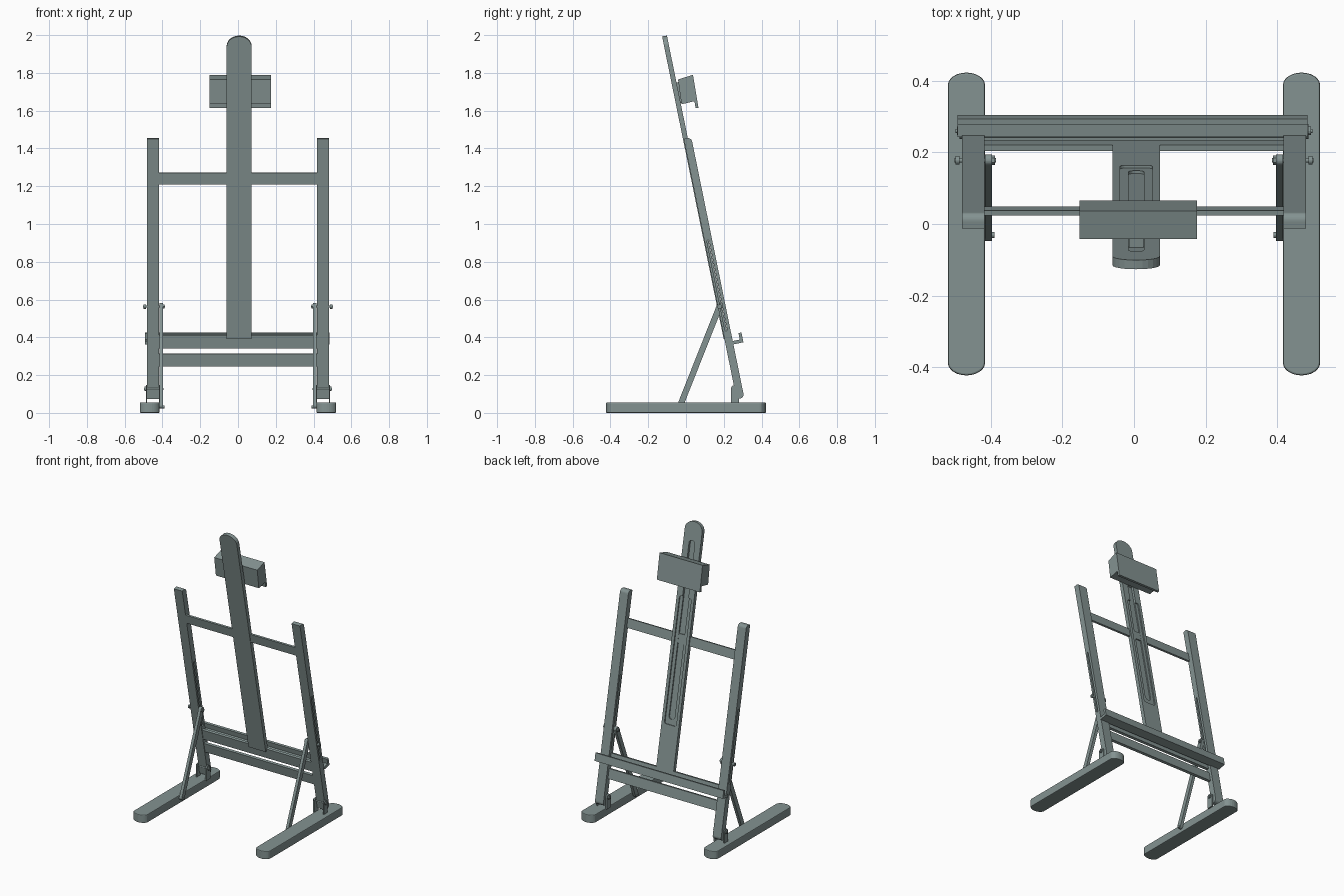
import bpy
import bmesh
from math import sin, cos, pi, radians, atan2, hypot
from mathutils import Matrix

cube = bpy.data.objects.get("Cube")
if cube:
    bpy.data.objects.remove(cube, do_unlink=True)

paint = bpy.data.materials.new("grey_green")
paint.use_nodes = True
COLOUR = (0.23, 0.29, 0.285, 1)
paint.diffuse_color = COLOUR
paint.node_tree.nodes["Principled BSDF"].inputs["Base Color"].default_value = COLOUR

# Leaning frame: local z runs up the posts, local y points out of the front of the work
LEAN = Matrix.Translation((0, 0.283, 0)) @ Matrix.Rotation(radians(11.5), 4, "X")
UPRIGHT = Matrix.Identity(4)
POST_X, POST_HALF = 0.449, 0.032
MAST_X = 0.006
NONE = (0, 0)


def rounded(a0, a1, b0, b1, bl=NONE, br=NONE, tr=NONE, tl=NONE, steps=6):
    """Rectangle outline with an elliptical radius pair for each corner."""
    pts = []
    corners = ((a0, b0, 1, 1, bl, pi), (a1, b0, -1, 1, br, 1.5 * pi),
               (a1, b1, -1, -1, tr, 0), (a0, b1, 1, -1, tl, 0.5 * pi))
    for a, b, sa, sb, (ra, rb), start in corners:
        if not ra:
            pts.append((a, b))
            continue
        for i in range(steps + 1):
            t = start + 0.5 * pi * i / steps
            p = (a + sa * ra + ra * cos(t), b + sb * rb + rb * sin(t))
            if not pts or hypot(p[0] - pts[-1][0], p[1] - pts[-1][1]) > 1e-5:
                pts.append(p)
    if hypot(pts[0][0] - pts[-1][0], pts[0][1] - pts[-1][1]) < 1e-5:
        pts.pop()
    return pts


def prism(name, outline, axis, lo, hi, frame=UPRIGHT, bevel=0):
    """Extrude an outline along an axis, between lo and hi."""
    place = {"X": lambda a, b, c: (c, a, b),
             "Y": lambda a, b, c: (a, c, b),
             "Z": lambda a, b, c: (a, b, c)}[axis]
    bm = bmesh.new()
    rings = [[bm.verts.new(place(a, b, c)) for a, b in outline] for c in (lo, hi)]
    bm.faces.new(rings[0])
    bm.faces.new(rings[1])
    n = len(outline)
    for i in range(n):
        j = (i + 1) % n
        bm.faces.new((rings[0][i], rings[0][j], rings[1][j], rings[1][i]))
    bmesh.ops.recalc_face_normals(bm, faces=bm.faces)
    mesh = bpy.data.meshes.new(name)
    bm.to_mesh(mesh)
    bm.free()
    mesh.materials.append(paint)
    obj = bpy.data.objects.new(name, mesh)
    bpy.context.collection.objects.link(obj)
    obj.matrix_world = frame
    if bevel:
        mod = obj.modifiers.new("Soft edges", "BEVEL")
        mod.width, mod.segments = bevel, 2
        mod.limit_method, mod.angle_limit = "ANGLE", radians(40)
    return obj


def cut(target, cutter):
    cutter.hide_render = True
    cutter.hide_set(True)
    mod = target.modifiers.new("Slot", "BOOLEAN")
    mod.operation, mod.solver, mod.object = "DIFFERENCE", "EXACT", cutter


def disc(name, x0, x1, y, z, r, sides=12):
    pts = [(y + r * cos(2 * pi * i / sides), z + r * sin(2 * pi * i / sides))
           for i in range(sides)]
    return prism(name, pts, "X", min(x0, x1), max(x0, x1))


def bolt(name, s, inner, outer, y, z):
    """Shaft across the post with a head at each end."""
    disc(name + "_shaft", s * inner, s * outer, y, z, 0.006)
    disc(name + "_nut", s * (inner + 0.003), s * (inner + 0.012), y, z, 0.013, 6)
    disc(name + "_head", s * (outer - 0.014), s * (outer - 0.003), y, z, 0.012)


def slab(name, s, x0, x1, outline, frame=UPRIGHT, bevel=0):
    return prism(name, outline, "X", min(s * x0, s * x1), max(s * x0, s * x1), frame, bevel)


for side, s in (("left", 1), ("right", -1)):
    # Foot with rounded ends
    end = (0.052, 0.035)
    x0, x1 = sorted((s * 0.416, s * 0.52))
    prism(side + "_foot", rounded(x0, x1, -0.423, 0.423, end, end, end, end),
          "Z", 0, 0.056, bevel=0.005)

    # Post with a slot for the brace bolt
    r = (0.022, 0.022)
    post = slab(side + "_post", s, POST_X - POST_HALF, POST_X + POST_HALF,
                rounded(0, 0.041, 0.074, 1.48, br=r, tr=r), LEAN)
    q = (0.006, 0.006)
    cut(post, slab(side + "_post_slot_cutter", s, 0.38, 0.52,
                   rounded(0.012, 0.024, 0.44, 0.93, q, q, q, q), LEAN))

    # Hinge plates joining post and foot
    q = (0.02, 0.02)
    plate = rounded(0.238, 0.28, 0.05, 0.147, tr=q, tl=q)
    slab(side + "_hinge_outer", s, 0.481, 0.488, plate)
    slab(side + "_hinge_inner", s, 0.407, 0.417, plate)
    bolt(side + "_hinge_bolt", s, 0.395, 0.498, 0.26, 0.127)

    # Diagonal brace from foot to post
    y0, z0, y1, z1 = -0.031, 0.038, 0.178, 0.565
    tilt = Matrix.Translation((0, y0, z0)) @ Matrix.Rotation(-atan2(y1 - y0, z1 - z0), 4, "X")
    q = (0.016, 0.016)
    slab(side + "_brace", s, 0.396, 0.416,
         rounded(-0.016, 0.016, -0.016, hypot(y1 - y0, z1 - z0) + 0.018, q, q, q, q), tilt)
    bolt(side + "_brace_bolt", s, 0.386, 0.502, y1, z1 - 0.002)
    disc(side + "_brace_pivot", s * 0.39, s * 0.42, y0, z0 - 0.006, 0.008)

# Cross rails between the posts
for name, back, front, low, high in (("upper_rail", 0, 0.013, 1.235, 1.297),
                                     ("middle_rail", 0.004, 0.022, 0.348, 0.419),
                                     ("lower_rail", 0.004, 0.022, 0.25, 0.317)):
    prism(name, rounded(back, front, low, high), "X", -0.42, 0.42, LEAN)

# Central mast with a stepped groove in its front face
top = (0.066, 0.055)
mast = prism("mast", rounded(MAST_X - 0.066, MAST_X + 0.066, 0.4, 2.034, tr=top, tl=top),
             "Y", -0.004, 0.022, LEAN)
for name, half, low, high, depth, r in (("wide", 0.045, 0.705, 1.54, 0.014, 0.014),
                                        ("narrow", 0.022, 0.74, 1.91, 0.006, 0.02)):
    q = (r, r)
    cut(mast, prism("mast_%s_groove_cutter" % name,
                    rounded(MAST_X - half, MAST_X + half, low, high, q, q, q, q),
                    "Y", depth, 0.05, LEAN))

# Tray with an upturned lip
tray = [(0.036, 0.362), (0.095, 0.362), (0.095, 0.415), (0.079, 0.415),
        (0.079, 0.38), (0.036, 0.38)]
prism("tray", tray, "X", -0.493, 0.485, LEAN)

# Sliding top clamp with a lip, and the tongue that rides in the groove
clamp = [(-0.042, 1.765), (0.037, 1.79), (0.066, 1.615), (0.051, 1.613),
         (0.045, 1.65), (-0.024, 1.634)]
prism("top_clamp", clamp, "X", -0.152, 0.176)
prism("clamp_tongue", rounded(MAST_X - 0.02, MAST_X + 0.02, 1.67, 1.78),
      "Y", 0.005, 0.05, LEAN)
